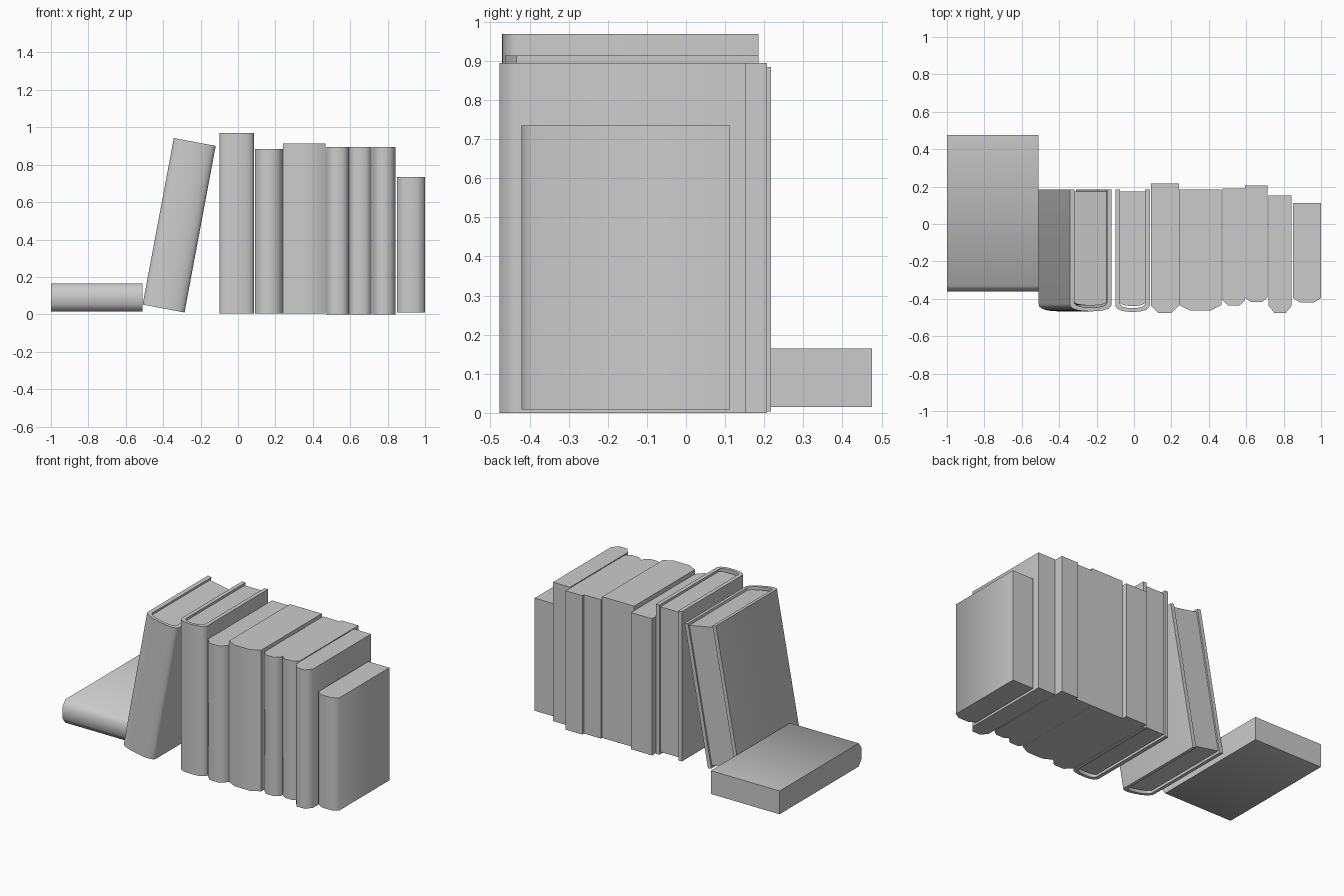
import bpy, bmesh, math

if "Cube" in bpy.data.objects:
    bpy.data.objects.remove(bpy.data.objects["Cube"])


def prism(name, profile, z0, z1, loc=(0, 0, 0), rot=0):
    """Extrude an XY outline from z0 to z1, then place and tilt it about Y."""
    bm = bmesh.new()
    face = bm.faces.new([bm.verts.new((x, y, z0)) for x, y in profile])
    top = bmesh.ops.extrude_face_region(bm, geom=[face])
    verts = [v for v in top["geom"] if isinstance(v, bmesh.types.BMVert)]
    bmesh.ops.translate(bm, verts=verts, vec=(0, 0, z1 - z0))
    bmesh.ops.recalc_face_normals(bm, faces=bm.faces[:])
    mesh = bpy.data.meshes.new(name)
    bm.to_mesh(mesh)
    bm.free()
    ob = bpy.data.objects.new(name, mesh)
    bpy.context.collection.objects.link(ob)
    ob.location = loc
    ob.rotation_euler = (0, rot, 0)
    bpy.ops.object.select_all(action='DESELECT')
    ob.select_set(True)
    bpy.context.view_layer.objects.active = ob
    bpy.ops.object.shade_smooth_by_angle(angle=math.radians(60))
    return ob


def plain_book(name, width, y0, y1, height, bevel, loc, rot=0):
    """Solid book with a chamfered spine facing -y."""
    inset = width * 0.26
    outline = [(0, y1), (0, y0 + bevel), (inset, y0),
               (width - inset, y0), (width, y0 + bevel), (width, y1)]
    return prism(name, outline, 0, height, loc, rot)


def spine_arc(x0, x1, y_side, y_tip, n=12):
    """Flattened arc running from the left board to the right board."""
    pts = []
    for i in range(n + 1):
        a = math.pi * i / n
        c, s = math.cos(a), max(0, math.sin(a))
        x = -math.copysign(abs(c) ** 0.85, c)
        pts.append(((x0 + x1) / 2 + x * (x1 - x0) / 2,
                    y_side + (y_tip - y_side) * s ** 0.85))
    return pts


def hardback(name, width, y0, y1, height, loc, rot=0):
    """C-shaped cover wrapped around a recessed page block."""
    t = 0.025
    outer = spine_arc(0, width, y0 + 0.04, y0)
    inner = spine_arc(t, width - t, y0 + 0.05, y0 + 0.02)
    cover = [(0, y1)] + outer + [(width, y1), (width - t, y1)] + inner[::-1] + [(t, y1)]
    prism(name + "_cover", cover, 0, height, loc, rot)
    pages = [(t, y1 - 0.01)] + spine_arc(t, width - t, y0 + 0.055, y0 + 0.032)
    pages.append((width - t, y1 - 0.01))
    prism(name + "_pages", pages, 0.015, height - 0.015, loc, rot)


# Book lying flat on its side
plain_book("lying_book", 0.15, -0.36, 0.475, 0.49, 0.03,
           (-0.51, 0, 0.015), -math.pi / 2)

# Leaning and upright hardbacks
hardback("leaning_book", 0.228, -0.467, 0.185, 0.906,
         (-0.51, 0, 0.052), math.radians(10.6))
hardback("upright_book", 0.185, -0.47, 0.185, 0.965, (-0.10, 0, 0.004))

# Row of plain books: x0, x1, y0, y1, z0, z1, spine depth
row = [
    (0.09, 0.24, -0.475, 0.217, 0.004, 0.885, 0.04),
    (0.24, 0.468, -0.463, 0.185, 0.004, 0.914, 0.03),
    (0.473, 0.594, -0.437, 0.19, 0.0, 0.895, 0.03),
    (0.594, 0.714, -0.418, 0.207, 0.0, 0.895, 0.025),
    (0.72, 0.842, -0.477, 0.152, 0.0, 0.895, 0.04),
    (0.85, 1.0, -0.42, 0.113, 0.009, 0.735, 0.024),
]
for i, (x0, x1, y0, y1, z0, z1, bevel) in enumerate(row, 1):
    plain_book(f"row_book_{i}", x1 - x0, y0, y1, z1 - z0, bevel, (x0, 0, z0))
